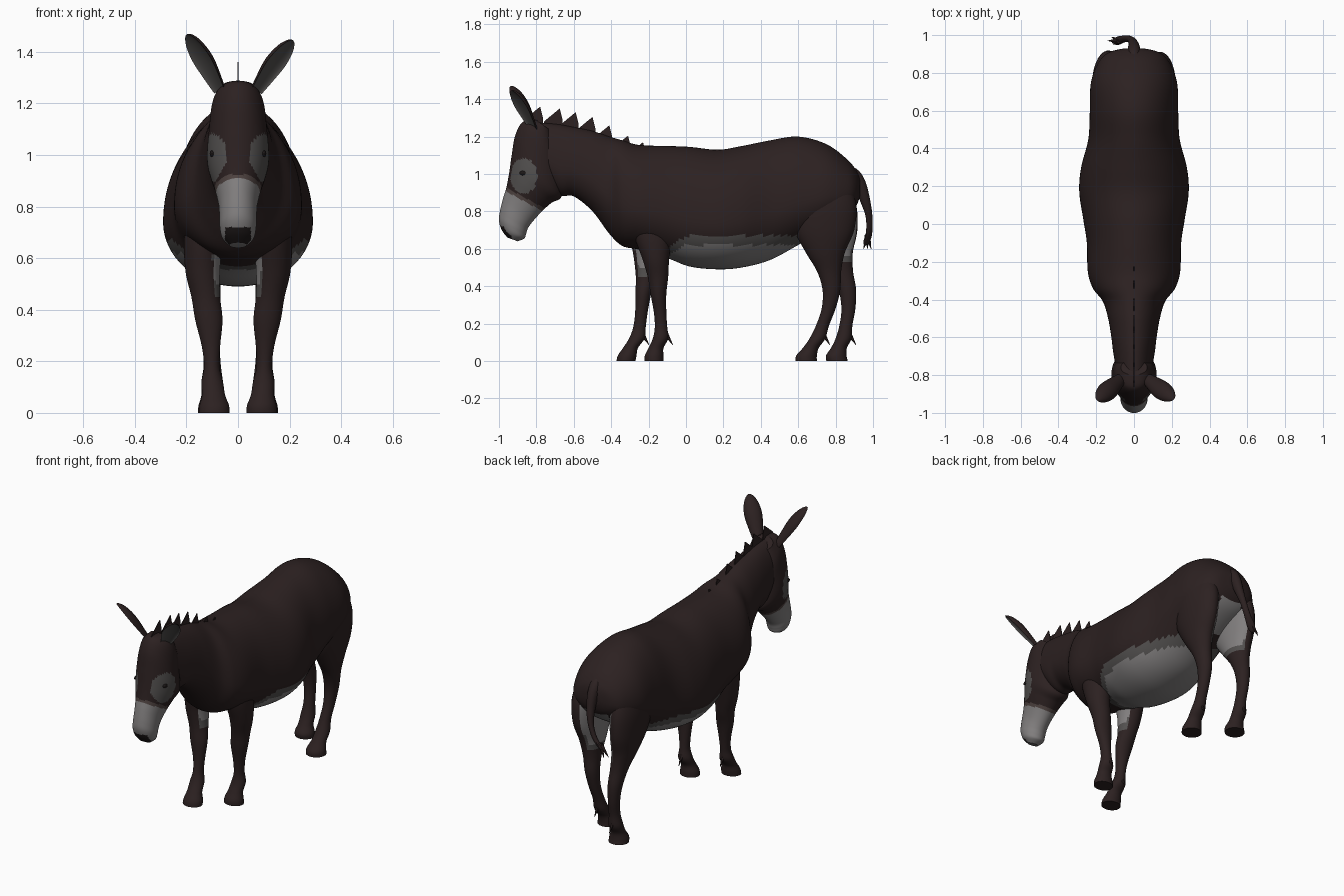
import bpy, bmesh, math
from mathutils import Vector

cube = bpy.data.objects.get("Cube")
if cube:
    bpy.data.objects.remove(cube, do_unlink=True)


def make_material(name, colour):
    mat = bpy.data.materials.new(name)
    mat.use_nodes = True
    mat.diffuse_color = (*colour, 1)
    bsdf = mat.node_tree.nodes["Principled BSDF"]
    bsdf.inputs["Base Color"].default_value = (*colour, 1)
    bsdf.inputs["Roughness"].default_value = 0.9
    return mat


BROWN, PALE, GREY, TAUPE, DARK = range(5)
materials = [
    make_material("dark brown coat", (0.025, 0.015, 0.015)),
    make_material("pale grey", (0.22, 0.21, 0.21)),
    make_material("middle grey", (0.085, 0.080, 0.078)),
    make_material("taupe", (0.075, 0.054, 0.050)),
    make_material("near black", (0.012, 0.009, 0.009)),
]
parts = []


def finish(name, bm, rule=None):
    """Turn a bmesh into a part, colouring faces by a rule on centre and normal."""
    bmesh.ops.recalc_face_normals(bm, faces=bm.faces)
    bm.normal_update()
    for face in bm.faces:
        if rule:
            face.material_index = rule(face.calc_center_median(), face.normal)
    mesh = bpy.data.meshes.new(name)
    bm.to_mesh(mesh)
    bm.free()
    for mat in materials:
        mesh.materials.append(mat)
    obj = bpy.data.objects.new(name, mesh)
    bpy.context.collection.objects.link(obj)
    parts.append(obj)


def smooth_rows(rows, steps):
    """Catmull-Rom interpolation through rows of numbers."""
    result = []
    last = len(rows) - 1
    for i in range(last):
        a, b, c, d = (rows[max(0, min(last, i + k))] for k in (-1, 0, 1, 2))
        for s in range(steps):
            t = s / steps
            result.append([
                q + 0.5 * t * (r - p + t * (2*p - 5*q + 4*r - u + t * (3*(q - r) + u - p)))
                for p, q, r, u in zip(a, b, c, d)])
    return result + [list(rows[-1])]


def skin(name, rings, rule=None):
    """Join rings of points into a closed tube."""
    bm = bmesh.new()
    loops = [[bm.verts.new(p) for p in ring] for ring in rings]
    n = len(loops[0])
    for lower, upper in zip(loops, loops[1:]):
        for i in range(n):
            j = (i + 1) % n
            bm.faces.new((lower[i], lower[j], upper[j], upper[i]))
    bm.faces.new(loops[0])
    bm.faces.new(loops[-1])
    finish(name, bm, rule)


def loft(name, rows, n=24, steps=4, bias=0.5, rule=None):
    """Rows: front y, front z, back y, back z, centre x, half width."""
    rings = []
    for ya, za, yb, zb, cx, w in smooth_rows(rows, steps):
        front, back = Vector((cx, ya, za)), Vector((cx, yb, zb))
        middle = back.lerp(front, bias)
        ring = []
        for k in range(n):
            angle = math.tau * (k + 0.5) / n
            s = math.sin(angle)
            p = middle + (front - middle if s > 0 else middle - back) * s
            p.x += max(w, 0.002) * math.cos(angle)
            ring.append(p)
        rings.append(ring)
    skin(name, rings, rule)


def spike(name, base, tip, radius):
    """Small pointed tuft of hair."""
    base, tip = Vector(base), Vector(tip)
    bm = bmesh.new()
    bmesh.ops.create_cone(bm, cap_ends=True, segments=6, radius1=radius,
                          radius2=0.001, depth=(tip - base).length)
    turn = (tip - base).to_track_quat('Z', 'Y').to_matrix()
    bmesh.ops.rotate(bm, verts=bm.verts, matrix=turn)
    bmesh.ops.translate(bm, verts=bm.verts, vec=(base + tip) / 2)
    finish(name, bm)


# Trunk and neck: y, top, bottom, half width
trunk = [
    (0.93, 0.98, 0.88, 0.05), (0.91, 1.02, 0.83, 0.13), (0.86, 1.08, 0.77, 0.185),
    (0.75, 1.16, 0.70, 0.228), (0.60, 1.20, 0.62, 0.234), (0.45, 1.18, 0.54, 0.242),
    (0.30, 1.15, 0.50, 0.28), (0.17, 1.13, 0.49, 0.29), (0.02, 1.145, 0.505, 0.268),
    (-0.10, 1.15, 0.55, 0.25), (-0.25, 1.155, 0.595, 0.245), (-0.34, 1.18, 0.615, 0.218),
    (-0.41, 1.20, 0.68, 0.165), (-0.50, 1.23, 0.80, 0.137), (-0.60, 1.25, 0.88, 0.12),
    (-0.68, 1.265, 0.89, 0.11), (-0.79, 1.275, 1.0, 0.09),
]


def trunk_colour(c, n):
    if 0.72 < c.y < 0.9 and n.z < -0.5 and abs(c.x) < 0.08:
        return PALE
    line = 0.67 + 0.6 * min(c.y, 0)
    if -0.15 < c.y < 0.62 and c.z < line:
        return PALE if c.z < line - 0.05 else GREY
    return BROWN


loft("trunk", [(y, top, y, low, 0, w) for y, top, low, w in trunk],
     n=72, steps=8, bias=0.39, rule=trunk_colour)


# Head from poll to lips
def head_colour(c, n):
    edge = 0.895 - 0.54 * (c.y + 0.94)
    if c.z < 0.72 and c.y < -0.93 and abs(c.x) < 0.05 and (n.y < -0.35 or n.z < -0.7):
        return DARK
    if c.z < edge:
        return PALE
    if c.z < edge + 0.02:
        return TAUPE
    eye = ((c.y + 0.868) / 0.072) ** 2 + ((c.z - 0.99) / 0.095) ** 2
    return GREY if eye < 1 and abs(c.x) > 0.045 else BROWN


loft("head", [
    (-0.80, 1.288, -0.72, 1.23, 0, 0.07), (-0.87, 1.28, -0.68, 1.10, 0, 0.1),
    (-0.912, 1.21, -0.665, 0.99, 0, 0.112), (-0.932, 1.10, -0.665, 0.88, 0, 0.12),
    (-0.945, 1.01, -0.72, 0.845, 0, 0.108), (-0.96, 0.93, -0.77, 0.80, 0, 0.088),
    (-0.978, 0.87, -0.82, 0.745, 0, 0.075), (-0.995, 0.80, -0.845, 0.71, 0, 0.072),
    (-1.0, 0.75, -0.855, 0.68, 0, 0.07), (-0.985, 0.70, -0.865, 0.655, 0, 0.06),
    (-0.955, 0.66, -0.90, 0.64, 0, 0.033),
], n=64, steps=10, rule=head_colour)

# Legs: z, front y, back y, centre x, half width
front_leg = [
    (0.88, -0.24, -0.15, 0.12, 0.02), (0.80, -0.29, -0.10, 0.13, 0.06),
    (0.68, -0.28, -0.08, 0.135, 0.075),
    (0.55, -0.235, -0.09, 0.137, 0.067), (0.45, -0.205, -0.095, 0.125, 0.056),
    (0.36, -0.19, -0.105, 0.113, 0.053), (0.26, -0.172, -0.105, 0.105, 0.036),
    (0.18, -0.167, -0.10, 0.102, 0.03), (0.12, -0.178, -0.095, 0.1, 0.042),
    (0.07, -0.20, -0.12, 0.095, 0.045), (0.03, -0.22, -0.12, 0.092, 0.057),
    (0, -0.222, -0.12, 0.092, 0.06),
]
hind_leg = [
    (1.05, 0.68, 0.78, 0.1, 0.02), (0.97, 0.61, 0.86, 0.125, 0.065),
    (0.84, 0.57, 0.91, 0.135, 0.085),
    (0.70, 0.58, 0.90, 0.135, 0.08), (0.58, 0.64, 0.85, 0.128, 0.066),
    (0.48, 0.70, 0.83, 0.118, 0.05), (0.38, 0.73, 0.825, 0.11, 0.042),
    (0.28, 0.725, 0.80, 0.105, 0.034), (0.19, 0.695, 0.765, 0.1, 0.033),
    (0.12, 0.66, 0.745, 0.1, 0.042), (0.07, 0.625, 0.71, 0.098, 0.044),
    (0.03, 0.59, 0.70, 0.096, 0.057), (0, 0.585, 0.70, 0.096, 0.06),
]


def build_leg(name, table, side, stride, low, high, facing):
    rows = []
    for z, ya, yb, cx, w in table:
        shift = stride * max(0, 1 - z / 0.78)
        rows.append((ya + shift, z, yb + shift, z, cx * side, w))

    def colour(c, n):
        inner = -n.x * side
        if inner < facing or not low < c.z < high:
            return BROWN
        return PALE if c.z > low + 0.04 and inner > facing + 0.12 else GREY

    loft(name, rows, n=32, steps=6, rule=colour)
    heel = rows[-4][2]
    spike(name + "_tuft", (0.1 * side, heel - 0.015, 0.15),
          (0.1 * side, heel + 0.025, 0.085), 0.014)


for label, side, step in (("left", 1, 0), ("right", -1, 1)):
    build_leg(label + "_front_leg", front_leg, side, -0.15 * step, 0.45, 0.62, 0.6)
    build_leg(label + "_hind_leg", hind_leg, side, 0.165 * step, 0.53, 0.88, 0.45)


# Ears: crescent sections, grey inside
def build_ear(name, side, tip):
    base, tip = Vector((0.07 * side, -0.82, 1.24)), Vector(tip)
    along = (tip - base).normalized()
    opening = Vector((0.95 * side, -1, 0))
    opening = (opening - along * opening.dot(along)).normalized()
    across = along.cross(opening)
    rings = []
    for t, half in smooth_rows([(0, 0.03), (0.25, 0.042), (0.55, 0.052),
                                (0.8, 0.042), (0.95, 0.022), (1, 0.005)], 3):
        ring = []
        for k in range(20):
            angle = math.tau * k / 20
            s = math.sin(angle)
            depth = half * (0.75 * s if s > 0 else -0.35 * s)
            ring.append(base.lerp(tip, t) + across * half * math.cos(angle)
                        - opening * depth)
        rings.append(ring)
    skin(name, rings, lambda c, n: GREY if n.dot(opening) > 0.3 else BROWN)


build_ear("left_ear", 1, (0.21, -0.93, 1.445))
build_ear("right_ear", -1, (-0.195, -0.935, 1.468))

# Eyes
for label, side in (("left", 1), ("right", -1)):
    bm = bmesh.new()
    bmesh.ops.create_uvsphere(bm, u_segments=16, v_segments=10, radius=0.016)
    bmesh.ops.scale(bm, verts=bm.verts, vec=(0.6, 1.4, 0.8))
    bmesh.ops.translate(bm, verts=bm.verts, vec=(0.1 * side, -0.868, 1.005))
    finish(label + "_eye", bm, lambda c, n: DARK)

# Mane: thin upright teeth along the neck
for i, (y, z) in enumerate([(-0.78, 1.36), (-0.675, 1.35), (-0.59, 1.33), (-0.50, 1.305),
                            (-0.41, 1.26), (-0.31, 1.205), (-0.23, 1.17)]):
    bm = bmesh.new()
    outline = [(y - 0.085, z - 0.07), (y, z), (y + 0.015, z - 0.06), (y + 0.02, z - 0.15),
               (y - 0.08, z - 0.15)]
    face = bm.faces.new([bm.verts.new((-0.002, p, q)) for p, q in outline])
    new = bmesh.ops.extrude_face_region(bm, geom=[face])["geom"]
    moved = [v for v in new if isinstance(v, bmesh.types.BMVert)]
    bmesh.ops.translate(bm, verts=moved, vec=(0.004, 0, 0))
    finish("mane_tooth_%d" % (i + 1), bm)

# Tail with a ragged tuft: x, y, z, radius
tail = [(0, 0.85, 1.04, 0.02), (0, 0.892, 1.0, 0.034), (0, 0.93, 0.94, 0.032),
        (-0.005, 0.958, 0.86, 0.025),
        (-0.02, 0.978, 0.78, 0.018), (-0.05, 0.98, 0.70, 0.018), (-0.085, 0.97, 0.65, 0.022),
        (-0.105, 0.965, 0.62, 0.012)]
loft("tail", [(y - r, z - r / 2, y + r, z + r / 2, x, r) for x, y, z, r in tail], n=12)
for i, (dx, dy) in enumerate([(-0.05, 0), (-0.03, 0.02), (-0.02, -0.02)]):
    spike("tail_tuft_%d" % (i + 1), (-0.08, 0.97, 0.67),
          (-0.09 + dx, 0.97 + dy, 0.60), 0.016)

# Smooth shading with sharp edges kept
bpy.ops.object.select_all(action='DESELECT')
for obj in parts:
    obj.select_set(True)
bpy.context.view_layer.objects.active = parts[0]
bpy.ops.object.shade_smooth_by_angle(angle=math.radians(40))
